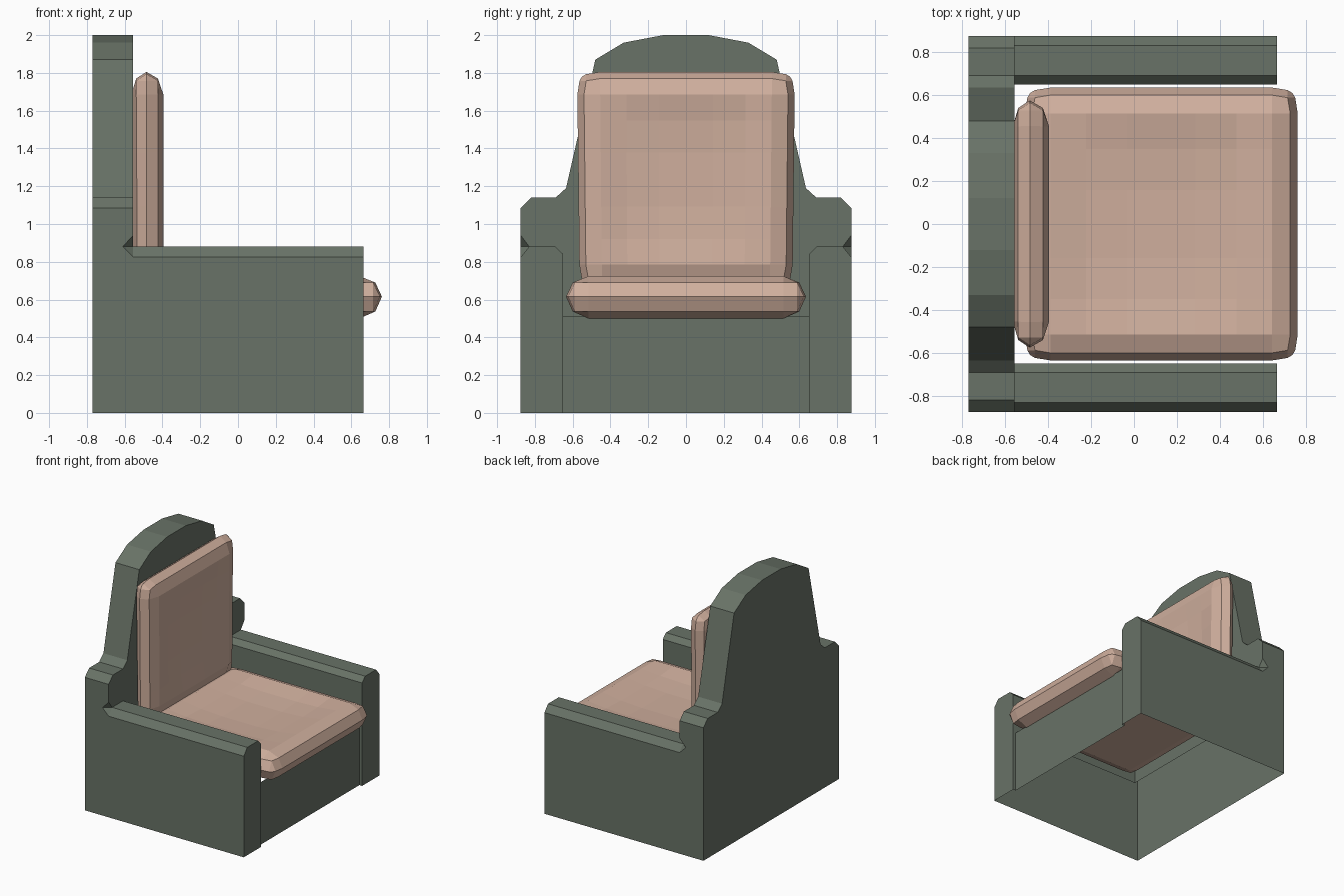
import bpy, bmesh
from mathutils import Vector

if "Cube" in bpy.data.objects:
    bpy.data.objects.remove(bpy.data.objects["Cube"])


def material(name, color):
    m = bpy.data.materials.new(name)
    m.diffuse_color = color
    m.use_nodes = True
    m.node_tree.nodes["Principled BSDF"].inputs["Base Color"].default_value = m.diffuse_color
    return m


def finish(bm, name, mat):
    bmesh.ops.remove_doubles(bm, verts=bm.verts, dist=0.0005)
    bmesh.ops.recalc_face_normals(bm, faces=bm.faces)
    me = bpy.data.meshes.new(name)
    bm.to_mesh(me)
    bm.free()
    me.materials.append(mat)
    ob = bpy.data.objects.new(name, me)
    bpy.context.collection.objects.link(ob)
    return ob


green = material("green_fabric", (0.14, 0.17, 0.135, 1))
tan = material("tan_fabric", (0.63, 0.43, 0.34, 1))

# Chair frame: half shell (open underneath), mirrored across y
BACK, MID, FRONT, PANEL = -0.77, -0.555, 0.665, 0.64
crest = [(.875, 1.085), (.82, 1.14), (.69, 1.14), (.635, 1.19),
         (.48, 1.87), (.33, 1.96), (.12, 2.0), (0, 2.0)]
arm = [(.875, .825), (.83, .88), (.69, .88), (.65, .84), (.65, .51)]
bm = bmesh.new()


def face(pts):
    bm.faces.new([bm.verts.new(p) for p in pts])


def cap(x, outline):
    face([(x, y, z) for y, z in outline])


def strips(x0, x1, outline):
    for (y0, z0), (y1, z1) in zip(outline, outline[1:]):
        face([(x0, y0, z0), (x1, y0, z0), (x1, y1, z1), (x0, y1, z1)])


# Back board
cap(BACK, [(.875, 0)] + crest + [(0, 0)])
strips(BACK, MID, crest)
cap(MID, [(.83, .88), (.875, .94)] + crest + [(0, .51)] + arm[:1:-1])
# Arm, front end and recessed front panel
strips(MID, FRONT, arm)
cap(FRONT, [(.875, 0)] + arm + [(.65, 0)])
strips(PANEL, FRONT, [(.65, 0), (.65, .51)])
cap(PANEL, [(0, 0), (.65, 0), (.65, .51), (0, .51)])
# Outer side with the small notch where arm meets back
tip, inner = (-.61, .875, .88), (MID, .83, .88)
low, high = (MID, .875, .825), (MID, .875, .94)
face([(BACK, .875, 0), (FRONT, .875, 0), (FRONT, .875, .825), low, tip, high,
      (MID, .875, 1.085), (BACK, .875, 1.085)])
face([tip, inner, high])
face([low, inner, tip])
bmesh.ops.remove_doubles(bm, verts=bm.verts, dist=0.0005)
bmesh.ops.recalc_face_normals(bm, faces=bm.faces)
dup = bmesh.ops.duplicate(bm, geom=bm.verts[:] + bm.edges[:] + bm.faces[:])["geom"]
for v in dup:
    if isinstance(v, bmesh.types.BMVert):
        v.co.y *= -1
finish(bm, "chair_frame", green)


# Cushions: two rounded sheets joined at the rim, the upper one dished
def cushion(name, A, B, top, bottom, dip, place):
    bm = bmesh.new()

    def lines(H):
        half = [.25 * H, .55 * H, H - .12, H - .035, H]
        return [-v for v in reversed(half)] + half

    def sheet(h, depth):
        def point(a, b):
            da, db = A - abs(a), B - abs(b)
            e = min(da, db)
            z = 0 if e < .01 else h * .68 if e < .05 else h
            fa = max(0, 1 - (a / (A - .12)) ** 2)
            fb = max(0, 1 - (b / (B - .12)) ** 2)
            z -= depth * (fa * fb) ** .7
            if max(da, db) < .05:
                s = .025 if max(da, db) < .01 else .012
                a -= s if a > 0 else -s
                b -= s if b > 0 else -s
            return bm.verts.new(place(a, b, z))
        grid = [[point(a, b) for b in lines(B)] for a in lines(A)]
        for r0, r1 in zip(grid, grid[1:]):
            for i in range(len(r0) - 1):
                bm.faces.new((r0[i], r0[i + 1], r1[i + 1], r1[i]))

    sheet(top, dip)
    sheet(-bottom, 0)
    return finish(bm, name, tan)


cushion("seat_cushion", .635, .635, .11, .115, .04,
        lambda a, b, h: Vector((.127 + a, b, .615 + h)))

# Back cushion stands upright and is slightly slimmer toward the bottom
cushion("back_cushion", .57, .57, .09, .075, .035,
        lambda a, b, h: Vector((-.485 + h * (1 + .12 * a * (h < 0)),
                                b * (1 + .02 * a), 1.235 + a)))
